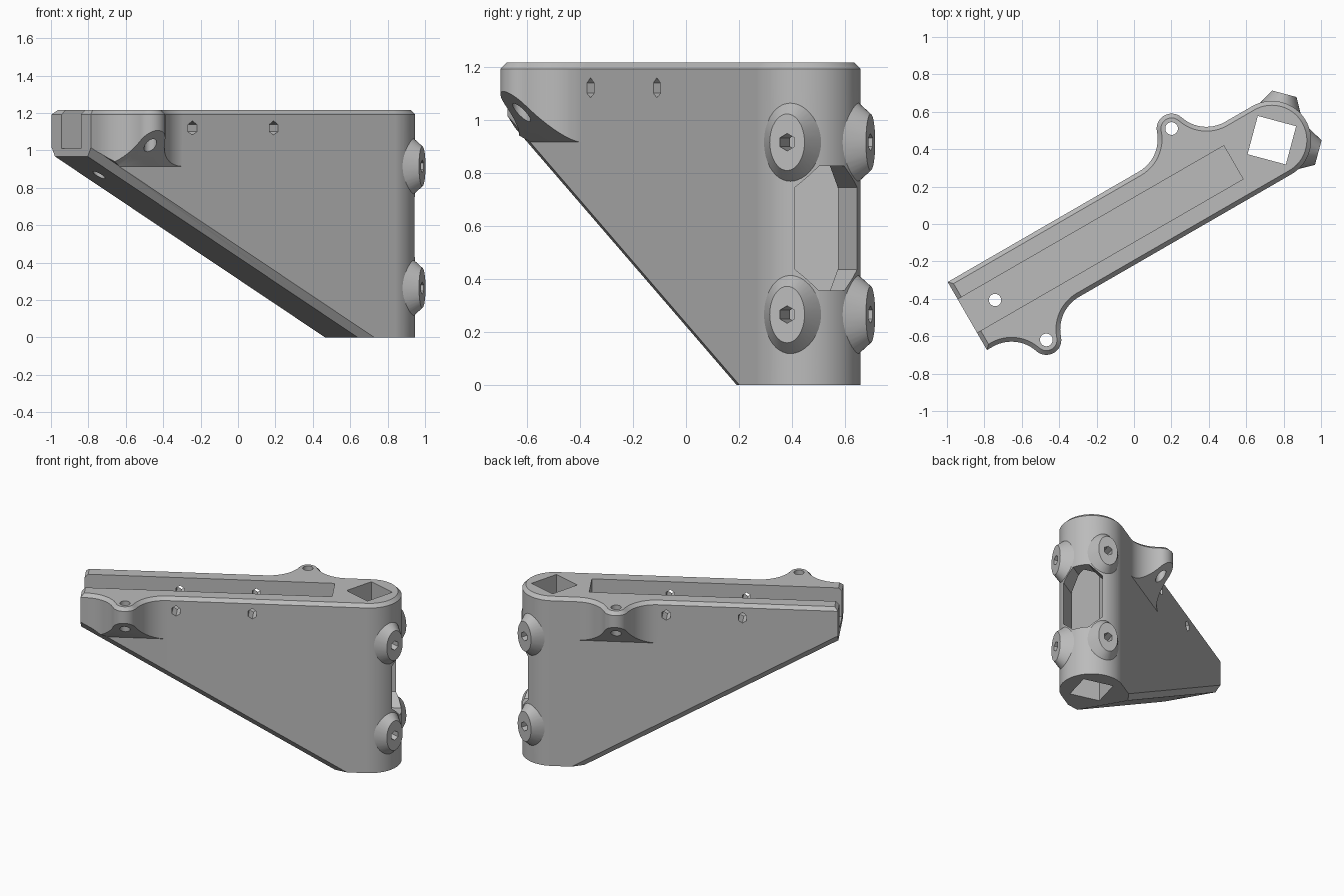
import bpy, bmesh
from math import sin, cos, pi, radians, sqrt, atan2
from mathutils import Matrix, Vector

if "Cube" in bpy.data.objects:
    bpy.data.objects.remove(bpy.data.objects["Cube"])

# Main sizes; the tube axis is the local origin, the arm runs along -x
HALF, TIP, TOP, RIM = 0.21, -1.88, 1.215, 0.023
EAR_R, EAR_V, FILLET = 0.08, 0.322, 0.2
EARS = ((-1.578, -1), (-0.433, 1))

plastic = bpy.data.materials.new("grey plastic")
plastic.use_nodes = True
grey = (0.5, 0.5, 0.5, 1)
plastic.diffuse_color = grey
plastic.node_tree.nodes["Principled BSDF"].inputs["Base Color"].default_value = grey


def arc(cx, cy, r, start, end, n, stretch=1):
    return [(cx + r * cos(start + (end - start) * i / n),
             cy + stretch * r * sin(start + (end - start) * i / n)) for i in range(n + 1)]


def circle(cx, cy, r, n=32, stretch=1, start=0):
    return arc(cx, cy, r, start, start + 2 * pi, n, stretch)[:-1]


def rect(x0, x1, y0, y1):
    return [(x0, y0), (x1, y0), (x1, y1), (x0, y1)]


def along_z(p, q, t):
    return Vector((p, q, t))


def along_y(p, q, t):
    return Vector((p, t, q))


def along_x(p, q, t):
    return Vector((t, p, q))


def prism(name, pts, place, a, b, grow=1, rim=0):
    """Sweep a 2D profile from a to b, optionally tapering or with a chamfered end."""
    bm = bmesh.new()
    low = [bm.verts.new(place(p, q, a)) for p, q in pts]
    high = [bm.verts.new(place(p * grow, q * grow, b)) for p, q in pts]
    bm.faces.new(low[::-1])
    cap = bm.faces.new(high)
    for i in range(len(pts)):
        j = (i + 1) % len(pts)
        bm.faces.new((low[i], low[j], high[j], high[i]))
    bmesh.ops.recalc_face_normals(bm, faces=bm.faces)
    if rim:
        bmesh.ops.inset_region(bm, faces=[cap], thickness=rim, depth=rim, use_even_offset=True)
    mesh = bpy.data.meshes.new(name)
    bm.to_mesh(mesh)
    bm.free()
    mesh.materials.append(plastic)
    obj = bpy.data.objects.new(name, mesh)
    bpy.context.scene.collection.objects.link(obj)
    return obj


def combine(target, tool, operation="DIFFERENCE"):
    tool.hide_render = True
    mod = target.modifiers.new("combine", "BOOLEAN")
    mod.operation, mod.solver, mod.object = operation, "EXACT", tool
    graph = bpy.context.evaluated_depsgraph_get()
    mesh = bpy.data.meshes.new_from_object(target.evaluated_get(graph))
    target.modifiers.clear()
    target.data = mesh
    bpy.data.objects.remove(tool)


def ear_bump(u, side):
    """Rounded ear blended into the wall by a fillet on both sides."""
    cv = HALF + FILLET
    du = sqrt((FILLET + EAR_R) ** 2 - (cv - EAR_V) ** 2)
    tilt = atan2(cv - EAR_V, du)
    pts = arc(u - du, cv, FILLET, -pi / 2, -tilt, 12)
    pts += arc(u, EAR_V, EAR_R, pi - tilt, tilt, 16)[1:-1]
    pts += arc(u + du, cv, FILLET, pi + tilt, 1.5 * pi, 12)
    return [(p, q * side) for p, q in pts]


# Body: arm, round tube end and two ears in one outline
outline = [(TIP, -HALF)] + ear_bump(*EARS[0])
outline += arc(0, 0, HALF, -pi / 2, pi / 2, 48)
outline += ear_bump(*EARS[1])[::-1] + [(TIP, HALF)]
body = prism("bracket_body", outline, along_z, 0, TOP - RIM, rim=RIM)

# Ear undersides slope up at 45 degrees from the wall
for side in (-1, 1):
    wall = HALF + 0.0003
    under = [(wall, -0.2), (wall, 0.915), (wall + 0.5, 1.415), (wall + 0.5, -0.2)]
    combine(body, prism("ear_cut", [(side * p, q) for p, q in under], along_x, -2.3, 0))


# Sloping underside with chamfered long edges
def along_slope(p, q, t):
    return Vector((t, p, q - 0.58 * (t + 0.212)))


half_slope = [(0.7, -3), (0.7, 0.05), (0.212, 0.05), (0.175, 0)]
slope = half_slope + [(-p, q) for p, q in half_slope[::-1]]
combine(body, prism("slope_cut", slope, along_slope, -2.5, 0.5))

# Four oval screw bosses on the tube
BOSSES = [(radians(a), z) for a in (-45, 45) for z in (0.265, 0.915)]


def radial(angle, z):
    def place(p, q, t):
        return Vector((t * cos(angle) - p * sin(angle), t * sin(angle) + p * cos(angle), z + q))
    return place


for angle, z in BOSSES:
    boss = prism("boss", circle(0, 0, 0.127, 40, 1.57), radial(angle, z), 0.15, 0.257, 0.535)
    combine(body, boss, "UNION")

# Square post socket through the tube
combine(body, prism("socket", circle(0, 0, 0.15, 4), along_z, -0.1, 1.5))

# Screw holes from each boss into the socket
for angle, z in BOSSES:
    hexagon = circle(0, 0, 0.033, 6, start=pi / 2)
    combine(body, prism("screw_hole", hexagon, radial(angle, z), 0.05, 0.4))

# Window with cut corners between the bosses
w, c, low, high = 0.135, 0.08, 0.355, 0.825
half_window = [(w - c, low), (w, low + c), (w, high - c), (w - c, high)]
window = half_window + [(-p, q) for p, q in half_window[::-1]]
combine(body, prism("window", window, along_x, 0, 0.5))

# Open channel in the top of the arm, with its drain hole
combine(body, prism("channel", rect(-2.2, -0.237, -0.103, 0.103), along_z, 1.01, 1.5))
combine(body, prism("channel_hole", circle(-1.709, 0, 0.033), along_z, 0.3, 1.3))

# Ear holes
for u, side in EARS:
    combine(body, prism("ear_hole", circle(u, side * EAR_V, 0.034), along_z, 0.5, 1.5))

# Pointed cross holes through both channel walls
for u in (-1.253, -0.752):
    cross = [(u, 1.083), (u + 0.027, 1.1), (u + 0.027, 1.138),
             (u, 1.158), (u - 0.027, 1.138), (u - 0.027, 1.1)]
    combine(body, prism("cross_hole", cross, along_y, -0.5, 0.5))

# Turn into place and shade
body.data.transform(Matrix.Translation((0.737, 0.448, 0)) @ Matrix.Rotation(radians(30), 4, "Z"))
body.data.update()
bpy.ops.object.select_all(action="DESELECT")
body.select_set(True)
bpy.context.view_layer.objects.active = body
bpy.ops.object.shade_smooth_by_angle(angle=radians(25))
weighted = body.modifiers.new("even shading", "WEIGHTED_NORMAL")
weighted.keep_sharp = True
